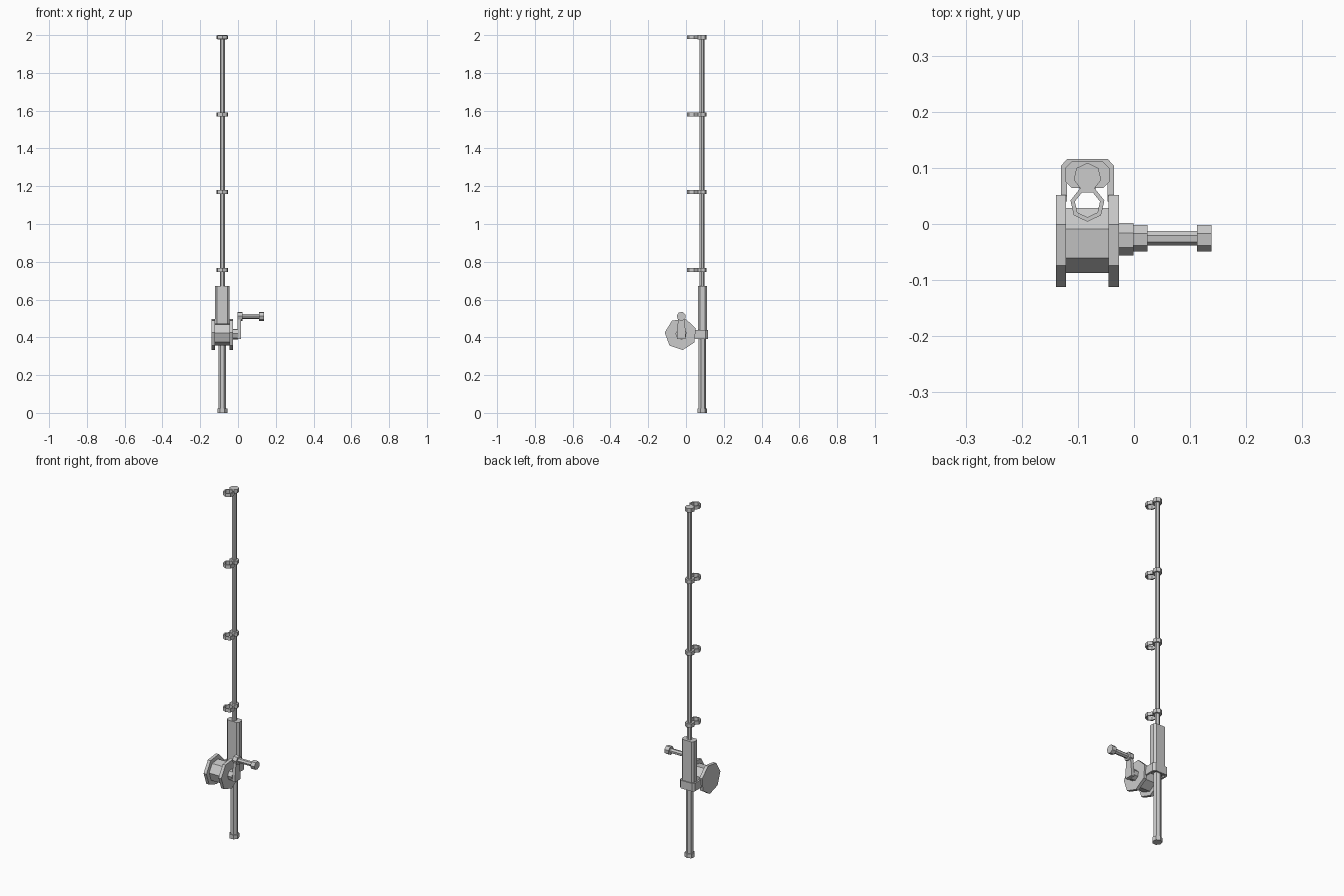
import bpy, bmesh, math

if "Cube" in bpy.data.objects:
    bpy.data.objects.remove(bpy.data.objects["Cube"])

RX, RY = -0.083, 0.084      # rod axis
CY, CZ = -0.028, 0.417      # reel axis
KZ = 0.511                  # crank handle height


def ngon(cx, cy, r, start, n=7):
    return [(cx + r * math.cos(math.radians(start) + 2 * math.pi * i / n),
             cy + r * math.sin(math.radians(start) + 2 * math.pi * i / n)) for i in range(n)]


def place(axis, p, t):
    return (p[0], p[1], t) if axis == 'Z' else (t, p[0], p[1])


def finish(name, bm):
    bmesh.ops.recalc_face_normals(bm, faces=bm.faces)
    me = bpy.data.meshes.new(name)
    bm.to_mesh(me)
    bm.free()
    ob = bpy.data.objects.new(name, me)
    bpy.context.collection.objects.link(ob)
    return ob


def prism(name, pts, lo, hi, axis='Z'):
    """Extrude a closed profile along an axis."""
    bm = bmesh.new()
    a = [bm.verts.new(place(axis, p, lo)) for p in pts]
    b = [bm.verts.new(place(axis, p, hi)) for p in pts]
    n = len(pts)
    bm.faces.new(a)
    bm.faces.new(b)
    for i in range(n):
        j = (i + 1) % n
        bm.faces.new((a[i], a[j], b[j], b[i]))
    return finish(name, bm)


def ring(name, outer, inner, lo, hi):
    """Extruded profile with a hole."""
    bm = bmesh.new()
    loops = [[bm.verts.new((*p, z)) for p in pts]
             for pts, z in ((outer, lo), (outer, hi), (inner, hi), (inner, lo))]
    n = len(outer)
    for k in range(4):
        a, b = loops[k], loops[(k + 1) % 4]
        for i in range(n):
            j = (i + 1) % n
            bm.faces.new((a[i], a[j], b[j], b[i]))
    return finish(name, bm)


# Rod: end cap, lower handle, thin pole
prism("end_cap", ngon(RX, RY, 0.027, 90), 0, 0.024)
prism("lower_handle", ngon(RX, RY, 0.021, 90), 0.02, 0.42)
prism("pole", ngon(RX, RY, 0.0135, 90), 0.6, 1.99)

# Wide chamfered upper grip
w, c, y0, y1 = 0.039, 0.011, 0.064, 0.111
half = [(w - c, y0), (w, y0 + c), (w, y1 - c), (w - c, y1)]
prism("upper_grip", [(RX + x, y) for x, y in half] +
      [(RX - x, y) for x, y in reversed(half)], 0.40, 0.672)

# U-shaped strap tying the reel to the grip
out = [(0.047, 0.04), (0.047, 0.104), (0.036, 0.116)]
inn = [(0.036, 0.04), (0.036, 0.099), (0.030, 0.106)]
prism("reel_strap", [(RX + x, y) for x, y in out] + [(RX - x, y) for x, y in reversed(out)] +
      [(RX - x, y) for x, y in inn] + [(RX + x, y) for x, y in reversed(inn)], 0.392, 0.438)

# Line guides: collar on the pole and open ring in front
for i, z in enumerate((0.757, 1.169, 1.580, 1.989)):
    prism(f"guide_collar_{i}", ngon(RX, RY, 0.025, 90), z - 0.011, z + 0.011)
    ring(f"guide_ring_{i}", ngon(RX, 0.035, 0.031, -90), ngon(RX, 0.035, 0.023, -90),
         z - 0.010, z + 0.010)

# Reel: two flanges, spool and axle
for side, x in (("left", -0.139), ("right", -0.045)):
    prism(f"reel_flange_{side}", ngon(CY, CZ, 0.085, 20), x, x + 0.018, 'X')
prism("reel_spool", ngon(CY, CZ, 0.060, 20), -0.122, -0.044, 'X')
prism("reel_axle", ngon(CY + 0.002, CZ, 0.030, 20), -0.028, -0.001, 'X')

# Crank: arm, hub, handle and knob
KY = -0.025
prism("crank_arm", [(KY - 0.023, 0.392), (KY + 0.023, 0.392), (KY + 0.023, 0.43),
                    (KY + 0.015, 0.51), (KY - 0.015, 0.51), (KY - 0.023, 0.43)],
      -0.002, 0.016, 'X')
prism("crank_hub", ngon(KY, KZ, 0.0245, 20), -0.002, 0.024, 'X')
prism("crank_handle", ngon(KY, KZ, 0.0135, 20), 0.02, 0.115, 'X')
prism("crank_knob", ngon(KY, KZ, 0.0245, 20), 0.112, 0.138, 'X')
